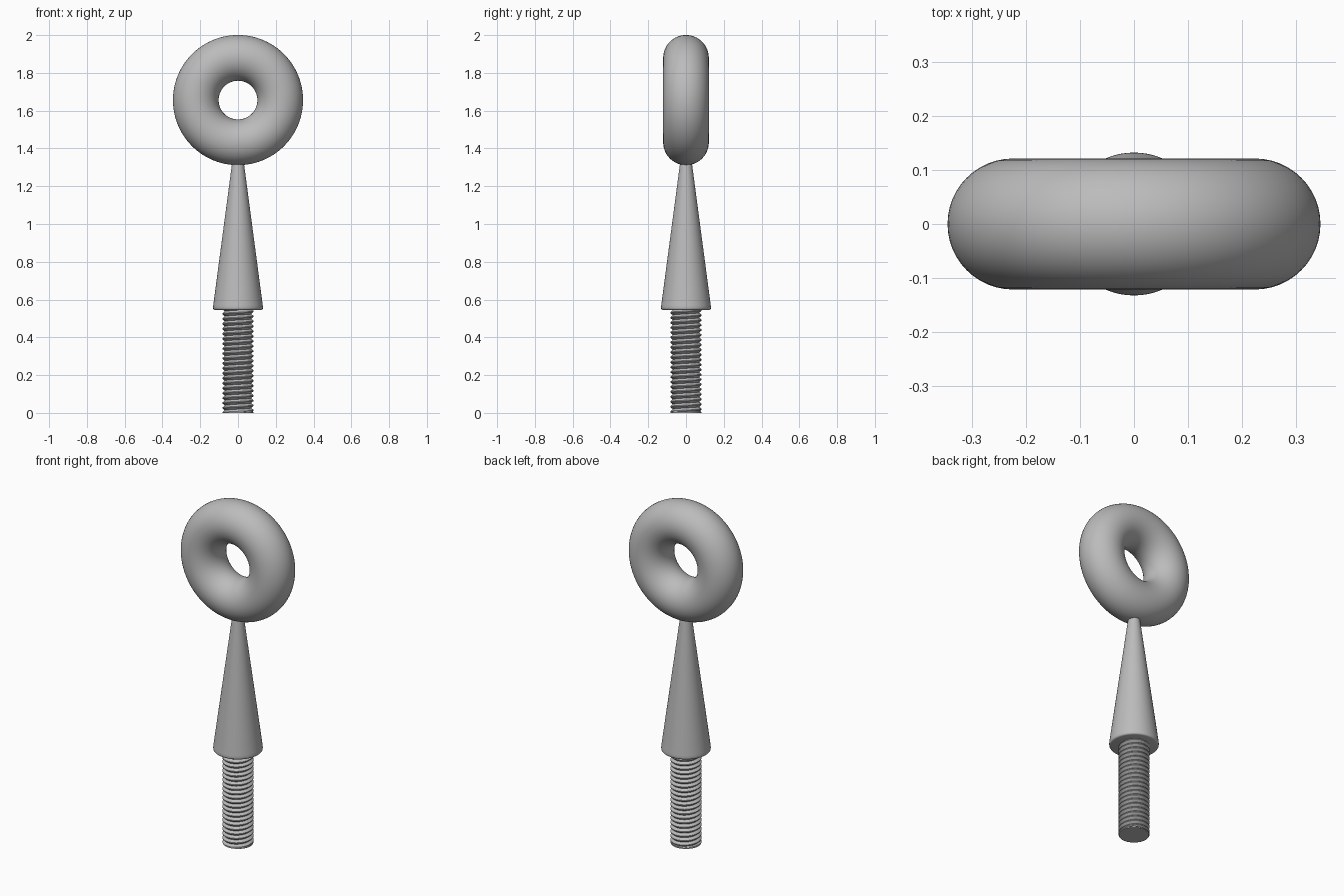
import bpy, bmesh, math

if "Cube" in bpy.data.objects:
    bpy.data.objects.remove(bpy.data.objects["Cube"])

metal = bpy.data.materials.new("grey metal")
metal.diffuse_color = (0.5, 0.5, 0.5, 1)
metal.use_nodes = True
metal.node_tree.nodes["Principled BSDF"].inputs["Base Color"].default_value = metal.diffuse_color


def finish(obj, name, angle=30):
    obj.name = name
    obj.data.materials.clear()
    obj.data.materials.append(metal)
    bpy.ops.object.select_all(action='DESELECT')
    obj.select_set(True)
    bpy.context.view_layer.objects.active = obj
    bpy.ops.object.shade_smooth_by_angle(angle=math.radians(angle))


def lathe(name, profile, n=64, angle=30):
    """Revolve (radius, z) points about z; the ends are capped."""
    bm = bmesh.new()
    rings = [[bm.verts.new((r * math.cos(2 * math.pi * i / n), r * math.sin(2 * math.pi * i / n), z))
              for i in range(n)] for r, z in profile]
    for a, b in zip(rings, rings[1:]):
        for i in range(n):
            j = (i + 1) % n
            bm.faces.new((a[i], a[j], b[j], b[i]))
    bm.faces.new(rings[0][::-1])
    bm.faces.new(rings[-1])
    add_mesh(name, bm, angle)


def add_mesh(name, bm, angle):
    mesh = bpy.data.meshes.new(name)
    bm.to_mesh(mesh)
    bm.free()
    obj = bpy.data.objects.new(name, mesh)
    bpy.context.collection.objects.link(obj)
    finish(obj, name, angle)


# Ring eye standing upright, hole facing front
bpy.ops.mesh.primitive_torus_add(major_radius=0.2235, minor_radius=0.121, major_segments=96,
                                 minor_segments=48, location=(0, 0, 1.656),
                                 rotation=(math.pi / 2, 0, 0))
finish(bpy.context.object, "ring_eye", 60)

# Tapered shank with a softened lower rim
lathe("tapered_shank", [(0.122, 0.545), (0.128, 0.547), (0.131, 0.551), (0.132, 0.558),
                        (0.131, 0.57), (0.033, 1.31), (0.031, 1.335)], angle=40)

# Bolt core
ROOT, CREST, TOP = 0.070, 0.083, 0.55
lathe("bolt_core", [(0.079, 0.005), (0.079, 0.008), (ROOT, 0.014), (ROOT, TOP)])

# Helical V thread, trimmed flat at both ends
PITCH, SEG = 0.0262, 48
turns = int(TOP / PITCH) + 2
section = [(ROOT, 0), (CREST, 0.42), (CREST, 0.58), (ROOT, 1)]
bm = bmesh.new()
rows = []
for k in range(turns * SEG + 1):
    a = 2 * math.pi * k / SEG
    base = (k / SEG - 1) * PITCH
    rows.append([bm.verts.new((r * math.cos(a), r * math.sin(a),
                               min(max(base + h * PITCH, 0.004), TOP))) for r, h in section])
for p, q in zip(rows, rows[1:]):
    for i in range(3):
        bm.faces.new((p[i], q[i], q[i + 1], p[i + 1]))
bmesh.ops.remove_doubles(bm, verts=bm.verts, dist=0.00001)
add_mesh("bolt_thread", bm, 30)

# Flat end disc under the bolt
lathe("bolt_end", [(0.081, 0.0), (0.081, 0.006)])
